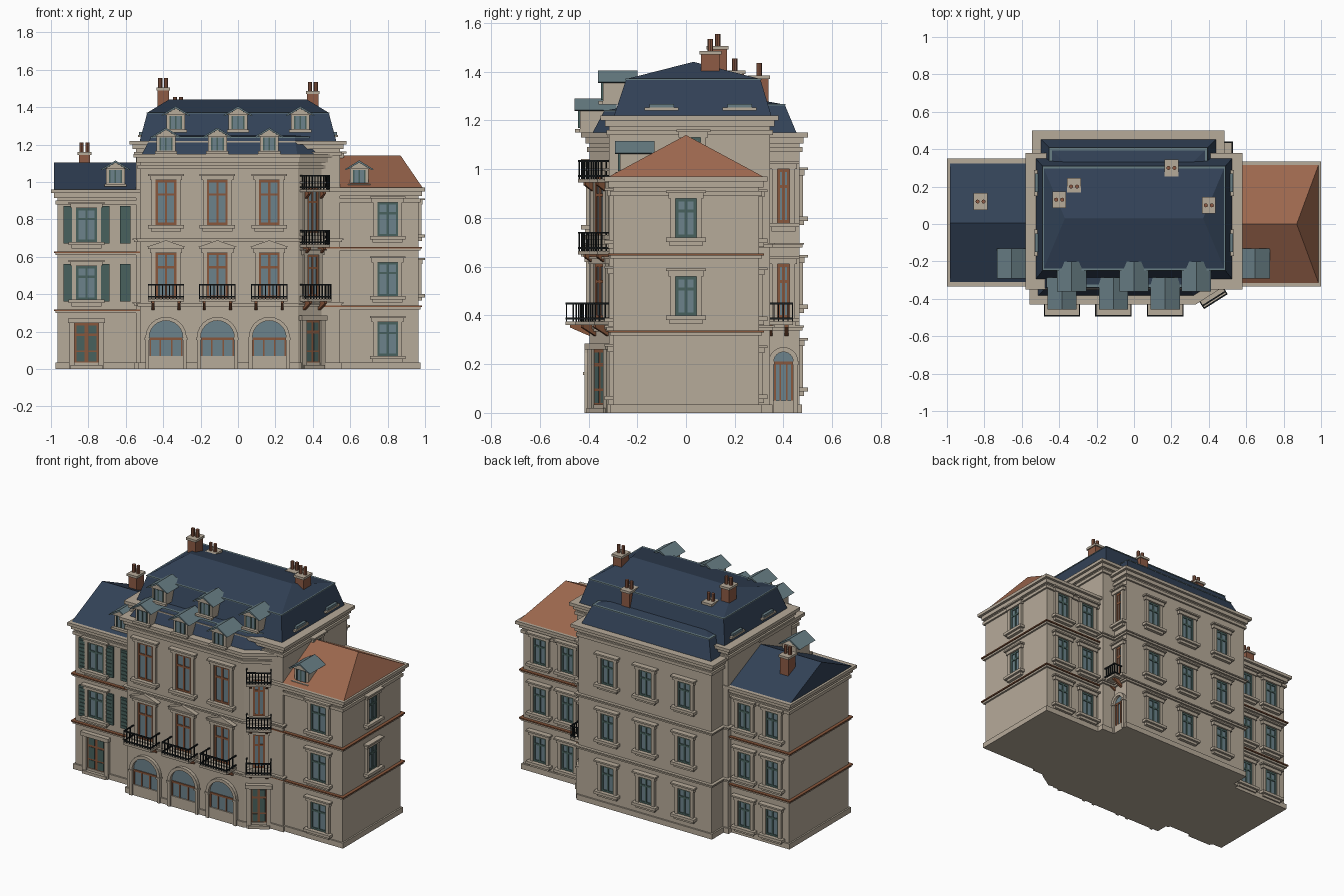
import bpy, bmesh, math
from mathutils import Vector

if "Cube" in bpy.data.objects:
    bpy.data.objects.remove(bpy.data.objects["Cube"])

COL = {"stone": (.47, .405, .32), "slate": (.032, .054, .095), "tile": (.33, .135, .075),
       "glass": (.15, .225, .26), "green": (.065, .12, .11), "wood": (.25, .095, .045),
       "brick": (.27, .105, .06), "iron": (.01, .013, .014), "lead": (.14, .21, .235)}
NAMES = list(COL)
MATS = []
for n, c in COL.items():
    m = bpy.data.materials.new(n)
    m.diffuse_color = (*c, 1)
    m.use_nodes = True
    m.node_tree.nodes["Principled BSDF"].inputs["Base Color"].default_value = m.diffuse_color
    MATS.append(m)


class Part:
    """One object gathered from lofted solids."""
    def __init__(s, name):
        s.name, s.bm = name, bmesh.new()

    def loft(s, rings, mat):
        rows = [[s.bm.verts.new(p) for p in r] for r in rings]
        fs = [s.bm.faces.new(rows[0]), s.bm.faces.new(rows[-1])]
        n = len(rows[0])
        for a, b in zip(rows, rows[1:]):
            for i in range(n):
                j = (i + 1) % n
                fs.append(s.bm.faces.new((a[i], a[j], b[j], b[i])))
        for f in fs:
            f.material_index = NAMES.index(mat)

    def prism(s, poly, z0, z1, mat="stone"):
        s.loft([[(x, y, z) for x, y in poly] for z in (z0, z1)], mat)

    def plate(s, F, pts, v0, v1, mat="stone"):
        """Wall-plane outline (u, z) pushed out from v0 to v1."""
        s.loft([[F(u, v, z) for u, z in pts] for v in (v0, v1)], mat)

    def box(s, F, u0, u1, z0, z1, v0, v1, mat="stone"):
        s.plate(F, [(u0, z0), (u1, z0), (u1, z1), (u0, z1)], v0, v1, mat)

    def done(s):
        bmesh.ops.remove_doubles(s.bm, verts=s.bm.verts, dist=1e-7)
        bmesh.ops.recalc_face_normals(s.bm, faces=s.bm.faces)
        me = bpy.data.meshes.new(s.name)
        s.bm.to_mesh(me)
        s.bm.free()
        for m in MATS:
            me.materials.append(m)
        bpy.context.collection.objects.link(bpy.data.objects.new(s.name, me))


def wall(ox, oy, deg):
    c, n = math.cos(math.radians(deg)), math.sin(math.radians(deg))
    return lambda u, v, z: (ox + u * c + v * n, oy + u * n - v * c, z)


def rect(x0, x1, y0, y1):
    return [(x0, y0), (x1, y0), (x1, y1), (x0, y1)]


def offset(poly, d):
    """Grow a convex counter-clockwise outline by d."""
    out = []
    for i, p in enumerate(poly):
        p = Vector(p)
        a = (p - Vector(poly[i - 1])).normalized()
        b = (Vector(poly[(i + 1) % len(poly)]) - p).normalized()
        na, nb = Vector((a.y, -a.x)), Vector((b.y, -b.x))
        out.append(tuple(p + (na + nb) * d / (1 + na.dot(nb))))
    return out


def lift(poly, z):
    return [(x, y, z) for x, y in poly]


def block(name, poly, h, bands, line=None):
    """Walls with plinth, string courses and a stepped cornice."""
    p = Part(name)
    p.prism(poly, 0, h)
    p.prism(offset(poly, .01), 0, .035)
    for z in bands:
        p.prism(offset(poly, .012), z - .012, z)
        p.prism(offset(poly, .02), z, z + .008, line or "stone")
    for d, a, b in ((.012, -.06, -.04), (.018, -.025, 0), (.035, 0, .02)):
        p.prism(offset(poly, d), h + a, h + b)
    p.done()


def window(name, F, u, z, w, h, bars="green", hood=False):
    p = Part(name)
    a, b, z0, z1 = u - w / 2, u + w / 2, z - h / 2, z + h / 2
    p.box(F, a, b, z0, z1, 0, .004, "glass")
    for x in (a + .005, u, b - .005):
        p.box(F, x - .006, x + .006, z0, z1, 0, .009, bars)
    for k in (z0 + .006, z0 + h * .68, z1 - .006):
        p.box(F, a, b, k - .006, k + .006, 0, .009, bars)
    for x in (a - .022, b):
        p.box(F, x, x + .022, z0, z1, 0, .016)
    p.box(F, a - .03, b + .03, z1, z1 + .022, 0, .022)
    p.box(F, a - .04, b + .04, z1 + .022, z1 + .032, 0, .035)
    p.box(F, a - .04, b + .04, z0 - .018, z0, 0, .035)
    p.box(F, a - .025, b + .025, z0 - .035, z0 - .018, 0, .02)
    if hood:
        p.plate(F, [(a - .05, z1 + .032), (b + .05, z1 + .032), (u, z1 + .068)], 0, .03)
    p.done()


def arch(name, F, u, r, spring, base):
    p = Part(name)
    arc = [(math.cos(t * math.pi / 12), math.sin(t * math.pi / 12)) for t in range(13)]
    pts = lambda q: [(u + q * c, spring + q * s) for c, s in arc]
    inn, out = pts(r), pts(r + .02)
    p.plate(F, [(u - r, base), (u + r, base)] + inn, 0, .004, "glass")
    for i in range(12):
        p.plate(F, [inn[i], out[i], out[i + 1], inn[i + 1]], 0, .022)
    for s in (-1, 1):
        x = sorted((u + s * r, u + s * (r + .02)))
        p.box(F, *x, 0, spring, 0, .022)
        p.box(F, x[0] - .004, x[1] + .004, spring - .012, spring, 0, .028)
    p.box(F, u - r, u + r, spring - .012, spring, 0, .01, "wood")
    for x in (-r + .005, -r / 3, r / 3, r - .005):
        p.box(F, u + x - .004, u + x + .004, base, spring, 0, .009, "wood")
    p.box(F, u - r, u + r, 0, base, 0, .012)
    p.done()


def balcony(name, F, u, z, w, d):
    p = Part(name)
    a, b = u - w / 2, u + w / 2
    p.box(F, a, b, z - .015, z, 0, d)
    for x in (a + .02, b - .035):
        p.loft([[F(x, 0, z - .06), F(x + .015, 0, z - .06), F(x + .015, 0, z - .015), F(x, 0, z - .015)],
                [F(x, d * .8, z - .025), F(x + .015, d * .8, z - .025),
                 F(x + .015, d * .8, z - .015), F(x, d * .8, z - .015)]], "wood")
    for k in (z + .008, z + .07):
        p.box(F, a, b, k, k + .008, d - .008, d, "iron")
        for x in (a, b - .006):
            p.box(F, x, x + .006, k, k + .008, 0, d, "iron")
    n = max(5, round(w / .02))
    for i in range(n + 1):
        x = a + (w - .005) * i / n
        p.box(F, x, x + .005, z, z + .075, d - .007, d - .002, "iron")
    for x in (a, b - .005):
        for k in (.3, .65):
            p.box(F, x, x + .005, z, z + .075, d * k, d * k + .005, "iron")
    p.done()


def dormer(name, x, y, z, depth=.15):
    p, F = Part(name), wall(x, y, 0)
    p.box(F, -.05, .05, z, z + .1, -depth, 0)
    p.box(F, -.03, .03, z + .018, z + .088, 0, .004, "glass")
    for u in (-.03, 0, .03):
        p.box(F, u - .004, u + .004, z + .018, z + .088, 0, .008, "green")
    p.box(F, -.06, .06, z, z + .014, 0, .02)
    p.plate(F, [(-.06, z + .093), (.06, z + .093), (0, z + .128)], -.02, .012)
    p.plate(F, [(-.078, z + .092), (-.07, z + .088), (0, z + .128), (.07, z + .088),
                (.078, z + .092), (0, z + .14)], -depth, .022, "lead")
    p.done()


def chimney(name, x, y, z0, z1):
    p = Part(name)
    p.prism(rect(x - .03, x + .03, y - .038, y + .038), z0, z1 - .055, "brick")
    p.prism(rect(x - .037, x + .037, y - .045, y + .045), z1 - .065, z1 - .05)
    for s in (-.016, .016):
        ring = [(x + s + .011 * math.cos(k * math.pi / 4), y + .011 * math.sin(k * math.pi / 4))
                for k in range(8)]
        p.prism(ring, z1 - .05, z1, "brick")
    p.done()


# Wall blocks
LEFT, RIGHT = rect(-.965, -.4, -.3, .315), rect(.4, .965, -.3, .3)
CENTRE, BACK = rect(-.545, .545, -.315, .345), rect(-.51, .45, 0, .465)
FRONT = [(-.525, -.395), (.32, -.395), (.47, -.3), (.47, 0), (-.525, 0)]
block("left_wing", LEFT, .94, (.31, .62), "wood")
block("right_wing", RIGHT, .95, (.33, .645), "wood")
block("centre_block", CENTRE, 1.2, (.35, .69))
block("front_bay", FRONT, 1.13, (.345, .69))
block("back_bay", BACK, 1.13, (.35, .69))

# Roofs
p = Part("left_wing_roof")
p.loft([[(x, -.32, .955), (x, .335, .955), (x, .005, 1.105)] for x in (-.985, -.53)], "slate")
p.done()
p = Part("right_wing_roof")
p.loft([lift(rect(.5, .99, -.325, .325), .965),
        [(.5, 0, 1.14), (.87, 0, 1.14), (.87, .0001, 1.14), (.5, .0001, 1.14)]], "tile")
p.done()
p = Part("main_mansard_roof")
brk = rect(-.485, .485, -.245, .305)
p.loft([lift(rect(-.525, .525, -.295, .35), 1.22), lift(brk, 1.37),
        lift(rect(-.37, .37, .029, .031), 1.44)], "slate")
p.prism(offset(brk, .004), 1.366, 1.372, "lead")
p.done()
for name, poly, top in (("front_lower_roof", FRONT, 1.24), ("back_lower_roof", BACK, 1.265)):
    p = Part(name)
    ring = offset(poly, -.06)
    p.loft([lift(offset(poly, -.012), 1.15), lift(ring, top), lift(offset(poly, -.17), top + .02)], "slate")
    p.prism(offset(ring, .004), top - .004, top + .002, "lead")
    p.done()

# Facade frames
front, chamfer = wall(0, -.395, 0), wall(.395, -.3475, 32.3)
lfront, rfront, rside = wall(0, -.3, 0), wall(0, -.3, 0), wall(.965, 0, 90)
bback, lback, rback, bside = wall(0, .465, 180), wall(0, .315, 180), wall(0, .3, 180), wall(.45, .4, 90)

# Front bay: arches, balcony windows, upper windows and lower dormers
for i, x in enumerate((-.385, -.11, .167)):
    arch(f"front_arch_{i}", front, x, .09, .168, .07)
    window(f"front_tall_window_{i}", front, x, .5, .11, .24, "wood", True)
    balcony(f"front_balcony_{i}", front, x, .375, .195, .1)
    window(f"front_upper_window_{i}", front, x, .89, .11, .24, "wood")
    dormer(f"lower_dormer_{i}", x, -.435, 1.15)
for i, x in enumerate((-.333, 0, .333)):
    dormer(f"upper_dormer_{i}", x, -.34, 1.265, .14)
dormer("left_wing_dormer", -.655, -.27, .975, .14)
dormer("right_wing_dormer", .648, -.27, .975, .14)

# Chamfered corner: door, windows and balconies
for i, z in enumerate((.375, .665, .96)):
    balcony(f"corner_balcony_{i}", chamfer, 0, z, .15, .065 if i else .08)
window("corner_window_low", chamfer, 0, .5, .07, .22, "wood")
window("corner_window_high", chamfer, 0, .85, .07, .24, "wood")


def door(name, F, u, w, h):
    p = Part(name)
    p.box(F, u - w / 2, u + w / 2, .02, h, 0, .006, "wood")
    for s in (-1, 1):
        c = u + s * w / 4
        for a, b in ((.04, .09), (.1, h - .07), (h - .055, h - .012)):
            p.box(F, c - w / 6, c + w / 6, a, b, 0, .009, "green")
        x = u + s * (w / 2 + .014)
        p.box(F, x - .014, x + .014, 0, h, 0, .02)
    p.box(F, u - w / 2 - .035, u + w / 2 + .035, h, h + .025, 0, .03)
    p.box(F, u - w / 2 - .02, u + w / 2 + .02, 0, .02, 0, .03)
    p.done()


door("corner_door", chamfer, 0, .09, .26)
door("left_wing_door", lfront, -.81, .13, .245)

# Left wing front windows with shutters
for i, z in enumerate((.46, .77)):
    window(f"left_front_window_{i}", lfront, -.81, z, .11, .18)
    p = Part(f"left_shutters_{i}")
    for x in (-.905, -.715, -.604):
        p.box(lfront, x - .028, x + .028, z - .1, z + .1, 0, .012, "green")
        for k in range(8):
            c = z - .084 + k * .024
            p.box(lfront, x - .02, x + .02, c - .004, c + .004, .012, .016, "green")
    p.done()

# Right wing, rear and side windows
for i, z in enumerate((.16, .48, .8)):
    window(f"right_front_window_{i}", rfront, .8, z, .11, .18)
    if i:
        window(f"right_side_window_{i}", rside, 0, z, .085, .16)
    for j, x in enumerate((.64, .84)):
        window(f"right_back_window_{i}{j}", rback, -x, z, .09, .17)
        window(f"left_back_window_{i}{j}", lback, x + .01, z - .02, .09, .17)
for i, z in enumerate((.19, .53, .89)):
    for j, x in enumerate((-.32, -.04, .235)):
        window(f"back_window_{i}{j}", bback, -x, z, .09, .17)
arch("back_side_arch", bside, 0, .04, .21, .05)
for i, z in enumerate((.5, .89)):
    window(f"back_side_window_{i}", bside, 0, z, .05, .22, "wood")
balcony("back_side_balcony", bside, -.02, .375, .12, .08)
window("gable_side_window", wall(.545, 0, 90), .03, 1.08, .06, .1)

# Small hoods on the mansard ends
for s, deg in ((1, 90), (-1, -90)):
    p, F = Part(f"mansard_hoods_{'right' if s > 0 else 'left'}"), wall(s * .51, 0, deg)
    for y in (-.1, .22):
        p.box(F, s * y - .05, s * y + .05, 1.25, 1.268, -.03, .02, "lead")
        p.box(F, s * y - .07, s * y + .07, 1.24, 1.252, -.03, .024)
    p.done()

# Chimneys
for i, c in enumerate(((-.4, .13, 1.35, 1.555), (-.32, .2, 1.3, 1.455), (.2, .3, 1.25, 1.435),
                       (.4, .1, 1.35, 1.535), (-.82, .12, 1, 1.21))):
    chimney(f"chimney_{i}", *c)
